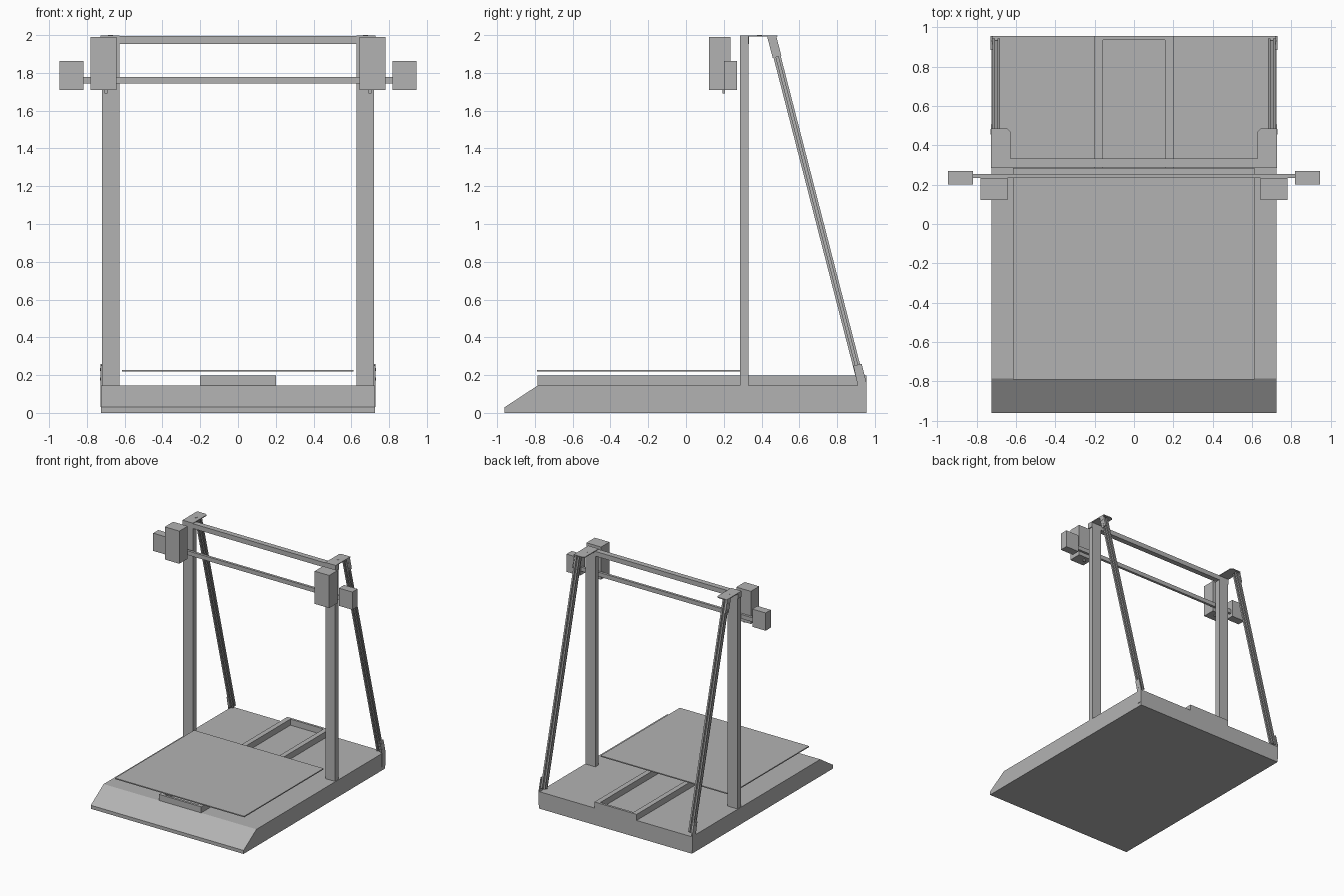
import bpy, bmesh, math
from mathutils import Vector

if "Cube" in bpy.data.objects:
    bpy.data.objects.remove(bpy.data.objects["Cube"])

grey = bpy.data.materials.new("plain grey")
grey.diffuse_color = (0.45, 0.45, 0.45, 1)
grey.use_nodes = True
grey.node_tree.nodes["Principled BSDF"].inputs["Base Color"].default_value = grey.diffuse_color


def prism(name, ring, offset):
    """Closed solid: a ring of 3D points swept along an offset."""
    bm = bmesh.new()
    face = bm.faces.new([bm.verts.new(p) for p in ring])
    swept = bmesh.ops.extrude_face_region(bm, geom=[face])
    bmesh.ops.translate(bm, vec=Vector(offset),
                        verts=[g for g in swept["geom"] if isinstance(g, bmesh.types.BMVert)])
    bmesh.ops.recalc_face_normals(bm, faces=bm.faces)
    mesh = bpy.data.meshes.new(name)
    bm.to_mesh(mesh)
    bm.free()
    mesh.materials.append(grey)
    obj = bpy.data.objects.new(name, mesh)
    bpy.context.collection.objects.link(obj)
    return obj


def box(name, x, y, z):
    ring = [(x[0], y[0], z[0]), (x[1], y[0], z[0]), (x[1], y[1], z[0]), (x[0], y[1], z[0])]
    return prism(name, ring, (0, 0, z[1] - z[0]))


def side_plate(name, x, profile):
    """Side profile of (y, z) points swept from x[0] to x[1]."""
    return prism(name, [(x[0], y, z) for y, z in profile], (x[1] - x[0], 0, 0))


def disc(name, centre, axis, radius, depth, sides=12):
    u = Vector((0, 1, 0))
    axis = Vector(axis)
    v = axis.cross(u)
    ring = []
    for i in range(sides):
        a = 2 * math.pi * i / sides
        ring.append(Vector(centre) + radius * (u * math.cos(a) + v * math.sin(a)))
    return prism(name, ring, axis * depth)


# Base with sloped front lip
side_plate("base", (-0.725, 0.725), [(-0.96, 0), (-0.96, 0.03), (-0.785, 0.145),
                                     (0.955, 0.145), (0.955, 0)])

# Rail frame on the base, and the bed above it
for s in (-1, 1):
    box("bed_rail", sorted((s * 0.157, s * 0.2)), (-0.785, 0.955), (0.14, 0.197))
box("rail_front_end", (-0.158, 0.158), (-0.785, -0.765), (0.14, 0.197))
box("rail_back_end", (-0.158, 0.158), (0.935, 0.955), (0.14, 0.197))
box("bed_plate", (-0.615, 0.612), (-0.79, 0.285), (0.219, 0.228))

# Bars across the gantry
box("top_crossbar", (-0.63, 0.63), (0.287, 0.333), (1.953, 1.994))
box("carriage_rod", (-0.83, 0.83), (0.233, 0.255), (1.743, 1.779))

# Brace axis and its slotted cross-section
foot, head = Vector((0, 0.925, 0.165)), Vector((0, 0.458, 1.98))
along = head - foot
across = Vector((1, 0, 0)).cross(along.normalized())
H, SLOT, DEPTH = 0.0195, 0.006, 0.012
section = []
for k in range(4):
    c, n = round(math.cos(k * math.pi / 2)), round(math.sin(k * math.pi / 2))
    for a, b in ((H, -H), (H, -SLOT), (H - DEPTH, -SLOT), (H - DEPTH, SLOT), (H, SLOT)):
        section.append((a * c - b * n, a * n + b * c))

for s in (-1, 1):
    def mx(a, b):
        return sorted((s * a, s * b))

    # Upright post and slanted rear brace
    box("post", mx(0.628, 0.72), (0.286, 0.332), (0.14, 1.994))
    centre = foot + Vector((s * 0.7, 0, 0))
    prism("brace", [centre + Vector((a, 0, 0)) + across * b for a, b in section], along)

    # Top bracket: flat plate with a clipped corner, and two side tabs
    prism("top_bracket", [(s * x, y, 1.992) for x, y in
                          ((0.628, 0.286), (0.727, 0.286), (0.727, 0.485),
                           (0.645, 0.485), (0.628, 0.47))], (0, 0, 0.007))
    box("bracket_tab", mx(0.72, 0.727), (0.286, 0.332), (1.95, 1.994))
    side_plate("brace_head_plate", mx(0.72, 0.727),
               [(0.428, 1.998), (0.477, 1.998), (0.505, 1.89), (0.459, 1.88)])
    side_plate("brace_foot_plate", mx(0.72, 0.729),
               [(0.886, 0.25), (0.93, 0.26), (0.955, 0.16), (0.955, 0.03), (0.91, 0.03),
                (0.908, 0.15)])

    # Screws
    disc("bracket_screw", (s * 0.675, 0.39, 1.998), (0, 0, 1), 0.013, 0.002)
    for y, z in ((0.463, 1.955), (0.475, 1.905), (0.908, 0.23), (0.92, 0.18)):
        disc("side_screw", (s * 0.726, y, z), (s, 0, 0), 0.008, 0.004)

    # Print head, nozzle and motor at each end of the rod
    box("print_head", mx(0.642, 0.78), (0.122, 0.235), (1.71, 1.99))
    box("nozzle", mx(0.69, 0.706), (0.193, 0.207), (1.69, 1.712))
    box("motor", mx(0.818, 0.945), (0.2, 0.27), (1.71, 1.862))
